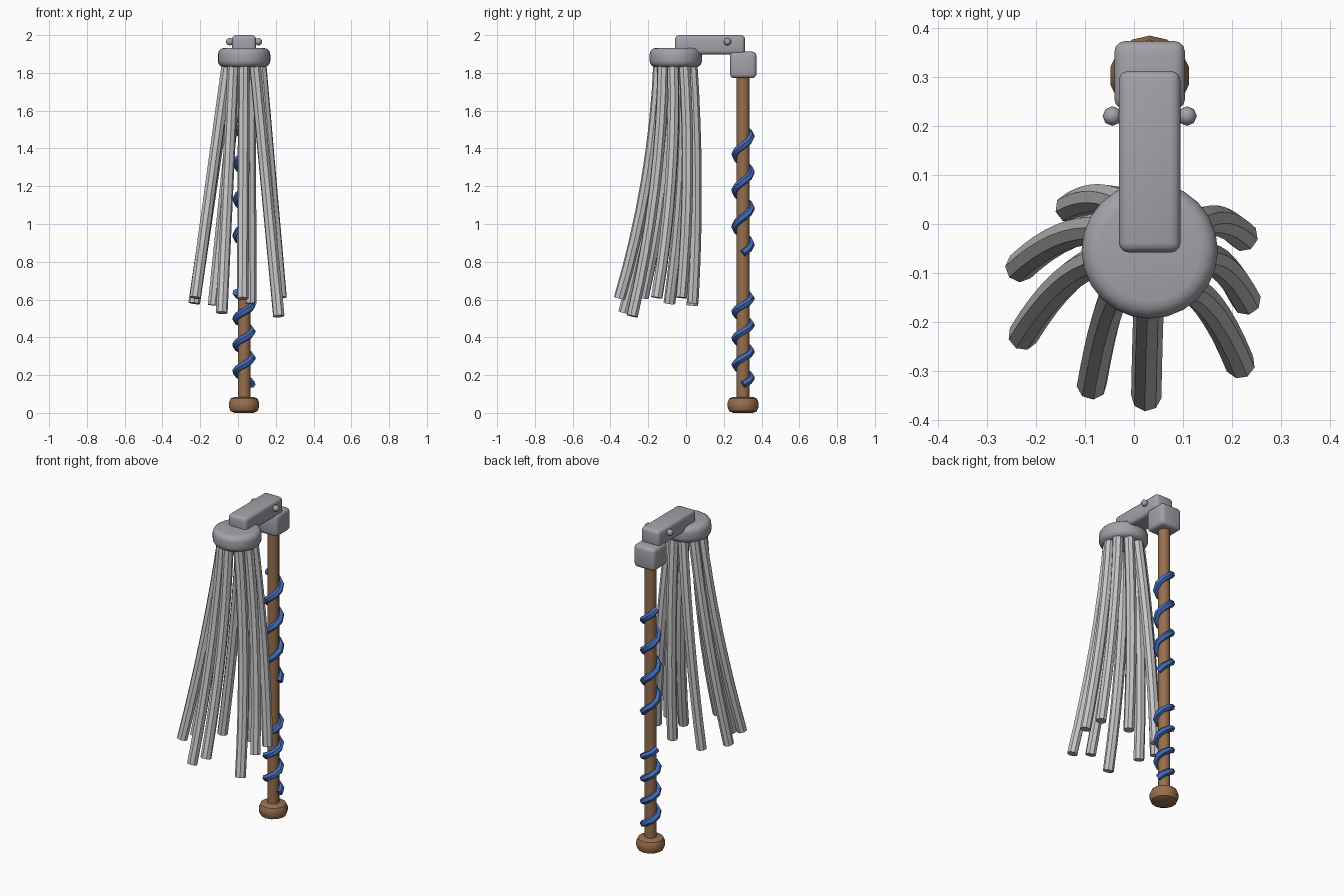
import bpy, math
from mathutils import Vector

if "Cube" in bpy.data.objects:
    bpy.data.objects.remove(bpy.data.objects["Cube"])


def material(name, col):
    m = bpy.data.materials.new(name)
    m.diffuse_color = (*col, 1)
    m.use_nodes = True
    m.node_tree.nodes["Principled BSDF"].inputs["Base Color"].default_value = m.diffuse_color
    return m


METAL = material("grey metal", (0.36, 0.36, 0.395))
CLOTH = material("pale strands", (0.56, 0.56, 0.56))
WOOD = material("brown wood", (0.31, 0.16, 0.075))
BLUE = material("blue wrap", (0.055, 0.15, 0.50))
CX, POLE_Y = 0.032, 0.302


def finish(ob, name, mat, angle=40, bevel=0, segments=3):
    ob.name = name
    bpy.ops.object.select_all(action='DESELECT')
    ob.select_set(True)
    bpy.context.view_layer.objects.active = ob
    if bevel:
        b = ob.modifiers.new("bevel", 'BEVEL')
        b.width, b.segments, b.limit_method = bevel, segments, 'ANGLE'
        bpy.ops.object.modifier_apply(modifier="bevel")
    ob.data.materials.clear()
    ob.data.materials.append(mat)
    bpy.ops.object.shade_smooth_by_angle(angle=math.radians(angle))
    return ob


def box(name, lo, hi, mat, bevel):
    lo, hi = Vector(lo), Vector(hi)
    bpy.ops.mesh.primitive_cube_add(size=1, location=(lo + hi) / 2)
    ob = bpy.context.object
    ob.scale = hi - lo
    bpy.ops.object.transform_apply(location=False)
    return finish(ob, name, mat, bevel=bevel)


def cyl(name, x, y, z0, z1, r, n, mat, bevel=0, segments=3):
    bpy.ops.mesh.primitive_cylinder_add(vertices=n, radius=r, depth=z1 - z0,
                                        location=(x, y, (z0 + z1) / 2))
    return finish(bpy.context.object, name, mat, bevel=bevel, segments=segments)


def tube(name, pts, r, mat, res=2, angle=40):
    cu = bpy.data.curves.new(name, 'CURVE')
    cu.dimensions = '3D'
    cu.bevel_depth, cu.bevel_resolution, cu.use_fill_caps = r, res, True
    sp = cu.splines.new('POLY')
    sp.points.add(len(pts) - 1)
    for p, co in zip(sp.points, pts):
        p.co = (*co, 1)
    ob = bpy.data.objects.new(name, cu)
    bpy.context.collection.objects.link(ob)
    bpy.ops.object.select_all(action='DESELECT')
    ob.select_set(True)
    bpy.context.view_layer.objects.active = ob
    bpy.ops.object.convert(target='MESH')
    return finish(bpy.context.object, name, mat, angle)


# wooden pole with end knob
cyl("pole", CX, POLE_Y, 0.04, 1.80, 0.034, 14, WOOD)
cyl("end_knob", CX, POLE_Y, 0.0, 0.085, 0.082, 14, WOOD, 0.03, 2)

# metal clamp: pole socket, arm, bolt heads and strand collar
box("pole_socket", (-0.04, 0.233, 1.772), (0.104, 0.373, 1.912), METAL, 0.022)
box("arm", (-0.031, -0.058, 1.897), (0.095, 0.312, 2.0), METAL, 0.02)
for side, x in (("left", -0.044), ("right", 0.108)):
    bpy.ops.mesh.primitive_uv_sphere_add(segments=8, ring_count=6, radius=0.02,
                                         location=(x, 0.22, 1.965))
    finish(bpy.context.object, "bolt_" + side, METAL, 60)
cyl("collar", CX, -0.054, 1.83, 1.932, 0.139, 24, METAL, 0.035, 4)

# mop strands: a ring of starts, each falling to its own tip and swept to the front
tips = [(0.025, -0.352, 0.605), (0.216, -0.285, 0.512), (0.228, -0.155, 0.61),
        (0.222, -0.025, 0.61), (0.068, 0.035, 0.58), (-0.130, 0.033, 0.57),
        (-0.232, -0.088, 0.58), (-0.226, -0.227, 0.61), (-0.086, -0.328, 0.53)]
for i, tip in enumerate(tips):
    a = math.radians(-90 + 40 * i)
    start = Vector((CX + 0.088 * math.cos(a), -0.054 + 0.088 * math.sin(a), 1.86))
    sweep = 0.12 - 0.04 * math.sin(a)
    pts = []
    for k in range(9):
        t = k / 8
        p = start.lerp(Vector(tip), t)
        p.y += sweep * t * (1 - t)
        pts.append(p)
    tube(f"strand_{i + 1}", pts, 0.031, CLOTH)


# blue cord spiralling round the pole in two stretches
def spiral(name, z0, pitch, turns):
    pts = []
    n = round(turns * 8)
    for k in range(n + 1):
        a = k * math.tau / 8
        pts.append((CX + 0.043 * math.cos(a), POLE_Y + 0.043 * math.sin(a),
                    z0 + pitch * k / 8))
    tube(name, pts, 0.02, BLUE, 1, 50)


spiral("lower_cord", 0.15, 0.14, 3.5)
spiral("upper_cord", 0.845, 0.19, 3.5)
